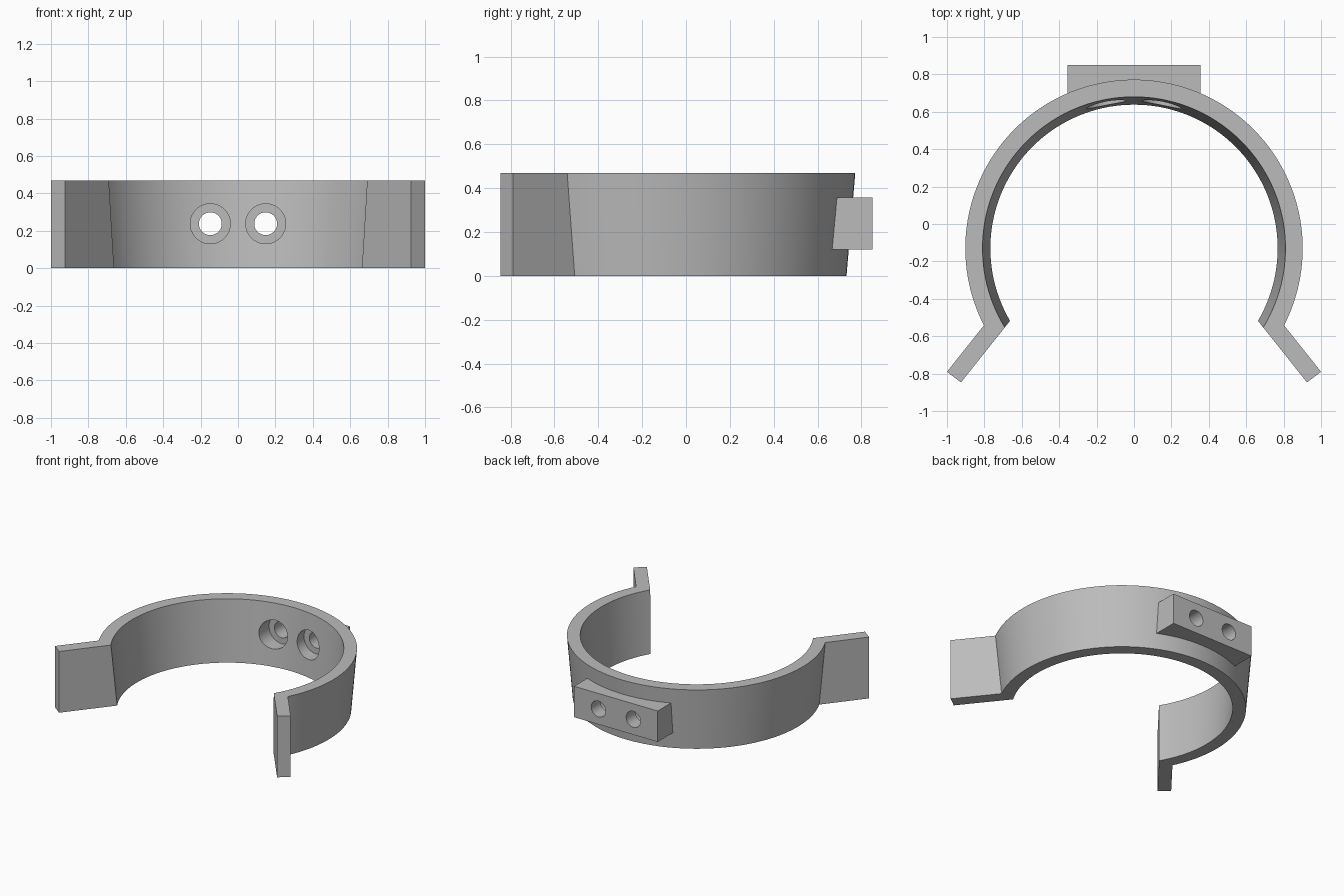
import bpy, bmesh, math
from mathutils import Vector, Matrix

cube = bpy.data.objects.get("Cube")
if cube:
    bpy.data.objects.remove(cube)

HEIGHT = 0.47
CENTRE = Vector((0, -0.13))
STEPS = 96

grey = bpy.data.materials.new("plain grey")
grey.use_nodes = True
colour = (0.5, 0.5, 0.5, 1)
grey.diffuse_color = colour
grey.node_tree.nodes["Principled BSDF"].inputs["Base Color"].default_value = colour


def make_object(name, bm):
    bmesh.ops.recalc_face_normals(bm, faces=bm.faces)
    mesh = bpy.data.meshes.new(name)
    bm.to_mesh(mesh)
    bm.free()
    mesh.materials.append(grey)
    obj = bpy.data.objects.new(name, mesh)
    bpy.context.collection.objects.link(obj)
    return obj


def apply_boolean(target, tool, operation):
    mod = target.modifiers.new(operation.title(), "BOOLEAN")
    mod.operation = operation
    mod.solver = "EXACT"
    mod.object = tool
    bpy.context.view_layer.objects.active = target
    bpy.ops.object.modifier_apply(modifier=mod.name)
    bpy.data.objects.remove(tool)


def joint_angle(tip, radius):
    """Angle at which the straight flange face meets the round wall."""
    direction = Vector((-0.235, 0.295)).normalized()
    p = tip - CENTRE
    b = p.dot(direction)
    t = -b - math.sqrt(b * b - p.length_squared + radius * radius)
    hit = p + direction * t
    return math.atan2(hit.y, hit.x)


def wall_line(tip, radius):
    """Right flange tip, arc over the back, left flange tip."""
    start = joint_angle(tip, radius)
    sweep = math.pi - 2 * start
    arc = [CENTRE + radius * Vector((math.cos(a), math.sin(a)))
           for a in (start + sweep * i / STEPS for i in range(STEPS + 1))]
    return [tip] + arc + [Vector((-tip.x, tip.y))]


# Open tapered band with straight flanges
outer_tip, inner_tip = Vector((1.0, -0.79)), Vector((0.925, -0.847))


def flange_hit(tip, radius):
    return wall_line(tip, radius)


bm = bmesh.new()
lines = []
for tip, radius, z in ((outer_tip, 0.862, 0), (outer_tip, 0.902, HEIGHT),
                       (inner_tip, 0.81, HEIGHT), (inner_tip, 0.768, 0)):
    lines.append([bm.verts.new((p.x, p.y, z)) for p in flange_hit(tip, radius)])
for k in range(4):
    a, b = lines[k], lines[(k + 1) % 4]
    for i in range(len(a) - 1):
        bm.faces.new((a[i], a[i + 1], b[i + 1], b[i]))
for end in (0, -1):
    bm.faces.new([line[end] for line in lines])
band = make_object("clamp_band", bm)

# Mounting block on the back, its front face buried in the wall
bm = bmesh.new()
profile = ((0.66, 0.12), (0.85, 0.12), (0.85, 0.357), (0.675, 0.357))
face = bm.faces.new([bm.verts.new((-0.355, y, z)) for y, z in profile])
ext = bmesh.ops.extrude_face_region(bm, geom=[face])
verts = [v for v in ext["geom"] if isinstance(v, bmesh.types.BMVert)]
bmesh.ops.translate(bm, verts=verts, vec=(0.71, 0, 0))
apply_boolean(band, make_object("mounting_block", bm), "UNION")

# Two screw holes, each with a counterbore from the inside
for x in (-0.148, 0.148):
    for radius, y0, y1 in ((0.107, 0.5, 0.74), (0.061, 0.55, 1.0)):
        bm = bmesh.new()
        place = Matrix.Translation((x, (y0 + y1) / 2, 0.238)) @ Matrix.Rotation(math.pi / 2, 4, "X")
        bmesh.ops.create_cone(bm, cap_ends=True, segments=40, radius1=radius,
                              radius2=radius, depth=y1 - y0, matrix=place)
        cutter = make_object("screw_hole_cutter", bm)
        cutter.hide_render = True
        apply_boolean(band, cutter, "DIFFERENCE")

# Smooth curved walls, crisp edges
bpy.ops.object.select_all(action="DESELECT")
band.select_set(True)
bpy.context.view_layer.objects.active = band
bpy.ops.object.shade_smooth_by_angle(angle=math.radians(25))
